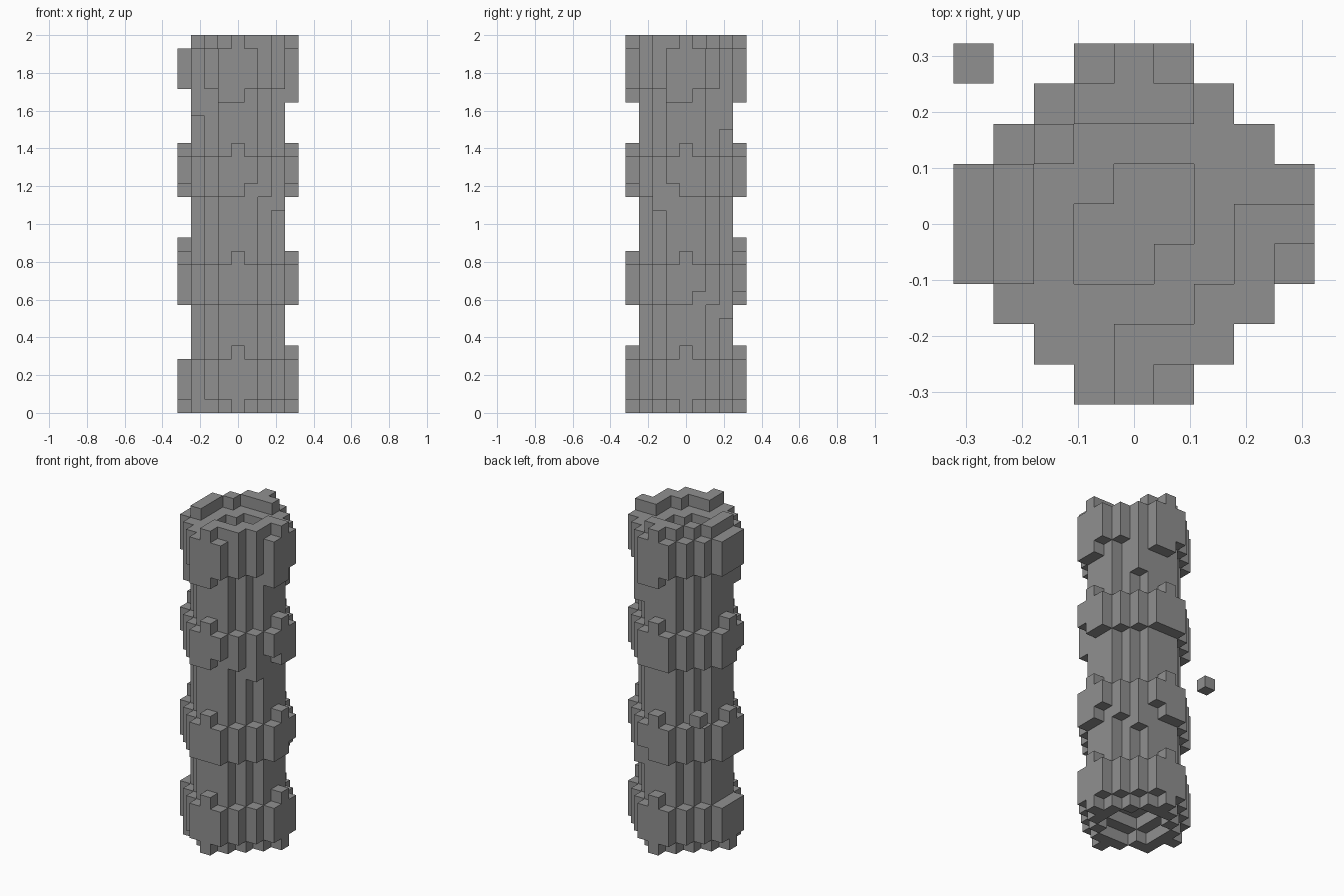
import bpy
import bmesh
from mathutils import Vector

if "Cube" in bpy.data.objects:
    bpy.data.objects.remove(bpy.data.objects["Cube"], do_unlink=True)

HEIGHT = 28                # column height in blocks
S = 2 / HEIGHT             # block size

stone = bpy.data.materials.new("stone_grey")
stone.use_nodes = True
grey = (0.28, 0.28, 0.28, 1)
stone.diffuse_color = grey
stone.node_tree.nodes["Principled BSDF"].inputs["Base Color"].default_value = grey


def stack(cells, x, y, low, high):
    """Add a vertical run of blocks."""
    cells.update((x, y, z) for z in range(low, high))


def turn(x, y, quarter):
    for _ in range(quarter):
        x, y = -y, x
    return x, y


# Slim shaft with raised rims at the ends and a sunken middle
shaft = set()
for x in range(-3, 4):
    for y in range(-3, 4):
        far, near = max(abs(x), abs(y)), min(abs(x), abs(y))
        if far == 3 and near > 1:
            continue
        low, high = (0, HEIGHT) if far == 3 else (1, HEIGHT - 1)
        if far <= 1:
            low = 2
            if (x, y) not in ((-1, 1), (1, -1)):
                high -= 1
        if near == 2:
            low = 0
            if x * y < 0:
                high = HEIGHT
        stack(shaft, x, y, low, high)
shaft -= {(3, 1, HEIGHT - 1), (-1, -3, HEIGHT - 1)}

# Four bands of ragged blocks around the shaft; quarter 0 is the front
bands = {"bottom_band": (0, 5), "lower_band": (8, 12),
         "upper_band": (16, 20), "top_band": (23, HEIGHT)}
notches = {("lower_band", 1, 1), ("lower_band", 2, -1), ("upper_band", 0, 1),
           ("upper_band", 1, -1), ("upper_band", 3, 1), ("top_band", 0, 1),
           ("top_band", 1, 1), ("top_band", 2, 1)}
parts = {"shaft": shaft}
for name, (low, high) in bands.items():
    cells = parts[name] = set()
    for q in range(4):
        left_side = q == 3
        trim = 1 if left_side and name in ("bottom_band", "top_band") else 0
        lift = 1 if left_side and name == "top_band" else 0
        stack(cells, *turn(0, -4, q), low + lift, high - trim)
        for side in (-1, 1):
            raised = 1 if low == 0 or (name, q, side) in notches else lift
            stack(cells, *turn(side, -4, q), low + raised, high - 1)
        # Corner columns between the four flat sides
        corner_low = low + 1 if name in ("bottom_band", "top_band") else low
        stack(cells, *turn(2, -3, q), corner_low, high - 1)
        stack(cells, *turn(3, -2, q), corner_low, high - 1)

# Corner blocks that reach past their bands
parts["top_band"] |= {(2, -3, HEIGHT - 1), (3, -2, HEIGHT - 1)}
parts["bottom_band"].add((-3, -2, 0))
stack(parts["top_band"], -3, -2, 22, 24)
stack(parts["top_band"], 2, 3, 21, 24)
parts["upper_band"].add((3, -2, 15))
parts["lower_band"].add((2, 3, 7))

# One loose block off the back corner
parts["loose_block"] = {(-4, 4, 12)}

solid = set().union(*parts.values())
DIRECTIONS = [Vector(d) for d in
              ((1, 0, 0), (-1, 0, 0), (0, 1, 0), (0, -1, 0), (0, 0, 1), (0, 0, -1))]


def build(name, cells):
    """Make a mesh from the exposed sides of the blocks."""
    bm = bmesh.new()
    for cell in sorted(cells):
        centre = Vector(cell) + Vector((0, 0, 0.5))
        for n in DIRECTIONS:
            if tuple(int(c + d) for c, d in zip(cell, n)) in solid:
                continue
            u = Vector((n.y, n.z, n.x))
            v = n.cross(u)
            corners = [centre + (n + u * a + v * b) / 2
                       for a, b in ((-1, -1), (1, -1), (1, 1), (-1, 1))]
            bm.faces.new([bm.verts.new(c * S) for c in corners])
    bmesh.ops.remove_doubles(bm, verts=bm.verts, dist=S / 100)
    mesh = bpy.data.meshes.new(name)
    bm.to_mesh(mesh)
    bm.free()
    mesh.materials.append(stone)
    bpy.context.collection.objects.link(bpy.data.objects.new(name, mesh))


for part_name, part_cells in parts.items():
    build(part_name, part_cells)
